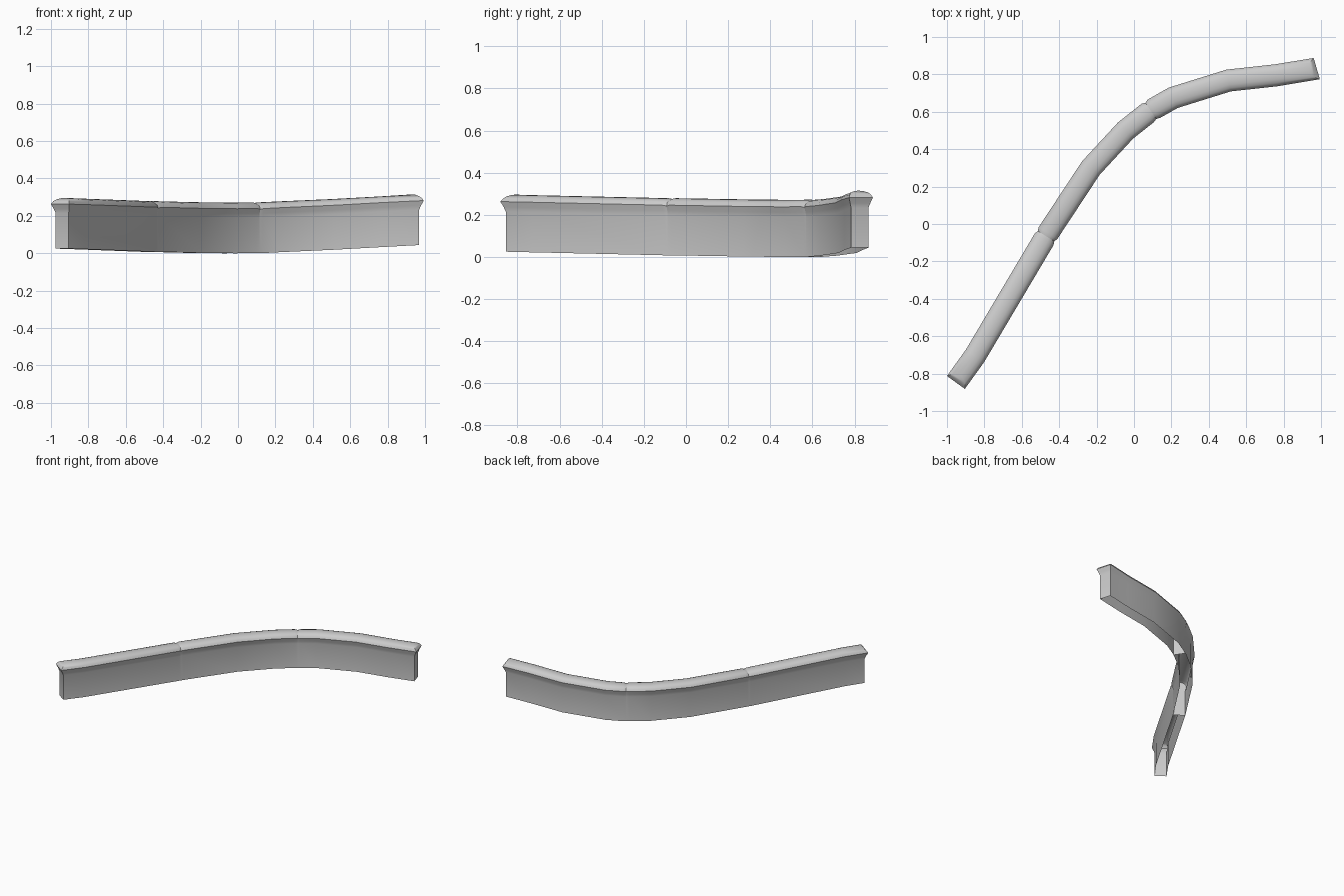
import bpy, bmesh
from mathutils import Vector

if "Cube" in bpy.data.objects:
    bpy.data.objects.remove(bpy.data.objects["Cube"])

# Centre line of the wall (x, y, base height)
PATH = [Vector(p) for p in [
    (-0.94, -0.83, 0.025), (-0.85, -0.705, 0.022), (-0.47, -0.065, 0.008),
    (-0.23, 0.30, 0.002), (-0.045, 0.50, 0.0), (0.09, 0.605, 0.001),
    (0.21, 0.675, 0.006), (0.505, 0.767, 0.019), (0.76, 0.795, 0.033),
    (0.957, 0.825, 0.044)]]

# Half section: half width, height, outward push at a free end
HALF = [(0.043, 0.0, 0.0), (0.043, 0.19, 0.0), (0.050, 0.212, 0.008),
        (0.059, 0.238, 0.021), (0.052, 0.253, 0.010), (0.040, 0.263, -0.004),
        (0.022, 0.269, -0.016), (0.0, 0.271, -0.022)]
SECTION = [(-w, h, p) for w, h, p in HALF] + [(w, h, p) for w, h, p in HALF[-2::-1]]


def flat_dir(a, b):
    d = b - a
    d.z = 0
    return d.normalized()


def ring_coords(i, joint):
    last = len(PATH) - 1
    push, stretch = 0, 1.0
    if i == 0:
        t, push = flat_dir(PATH[0], PATH[1]), -1
    elif i == last:
        t, push = Vector((0.96, 0.28, 0)), 1
    else:
        a, b = flat_dir(PATH[i - 1], PATH[i]), flat_dir(PATH[i], PATH[i + 1])
        t = (a + b).normalized()
        stretch = 1 / t.dot(a)
    side = Vector((t.y, -t.x, 0))
    out = []
    for w, h, p in SECTION:
        # the coping pinches in slightly where two pieces meet
        if joint and h > 0.2:
            w, h = w * 0.88, h - 0.004
        out.append(PATH[i] + side * w * stretch + t * p * push + Vector((0, 0, h)))
    return out


def wall_piece(name, first, final):
    bm = bmesh.new()
    stations = []
    for i in range(first, final + 1):
        joint = i in (first, final) and 0 < i < len(PATH) - 1
        pts = ring_coords(i, joint)
        full = ring_coords(i, False)
        if joint:
            t = flat_dir(PATH[i - 1], PATH[i + 1])
            s = 0.02 if i == first else -0.02
            inner = [p + t * s for p in full]
            stations += [pts, inner] if i == first else [inner, pts]
        else:
            stations.append(pts)
    rings = [[bm.verts.new(p) for p in pts] for pts in stations]
    # open-bottomed shell: sides and coping
    for r, q in zip(rings, rings[1:]):
        for k in range(len(SECTION) - 1):
            bm.faces.new((r[k], r[k + 1], q[k + 1], q[k]))
    # end faces, as horizontal strips across the section
    n = len(SECTION)
    for r in (rings[0], rings[-1]):
        for k in range(n // 2):
            a, b, c, d = r[k], r[k + 1], r[n - 2 - k], r[n - 1 - k]
            bm.faces.new((a, b, d) if b is c else (a, b, c, d))
    bmesh.ops.recalc_face_normals(bm, faces=bm.faces)
    if sum(f.normal.z * f.calc_area() for f in bm.faces) < 0:
        bmesh.ops.reverse_faces(bm, faces=bm.faces)
    mesh = bpy.data.meshes.new(name)
    bm.to_mesh(mesh)
    bm.free()
    ob = bpy.data.objects.new(name, mesh)
    bpy.context.collection.objects.link(ob)
    bpy.ops.object.select_all(action='DESELECT')
    ob.select_set(True)
    bpy.context.view_layer.objects.active = ob
    bpy.ops.object.shade_smooth_by_angle(angle=0.7)


# Straight, curved and far lengths of wall
wall_piece("wall_straight", 0, 2)
wall_piece("wall_curve", 2, 5)
wall_piece("wall_far_end", 5, 9)
